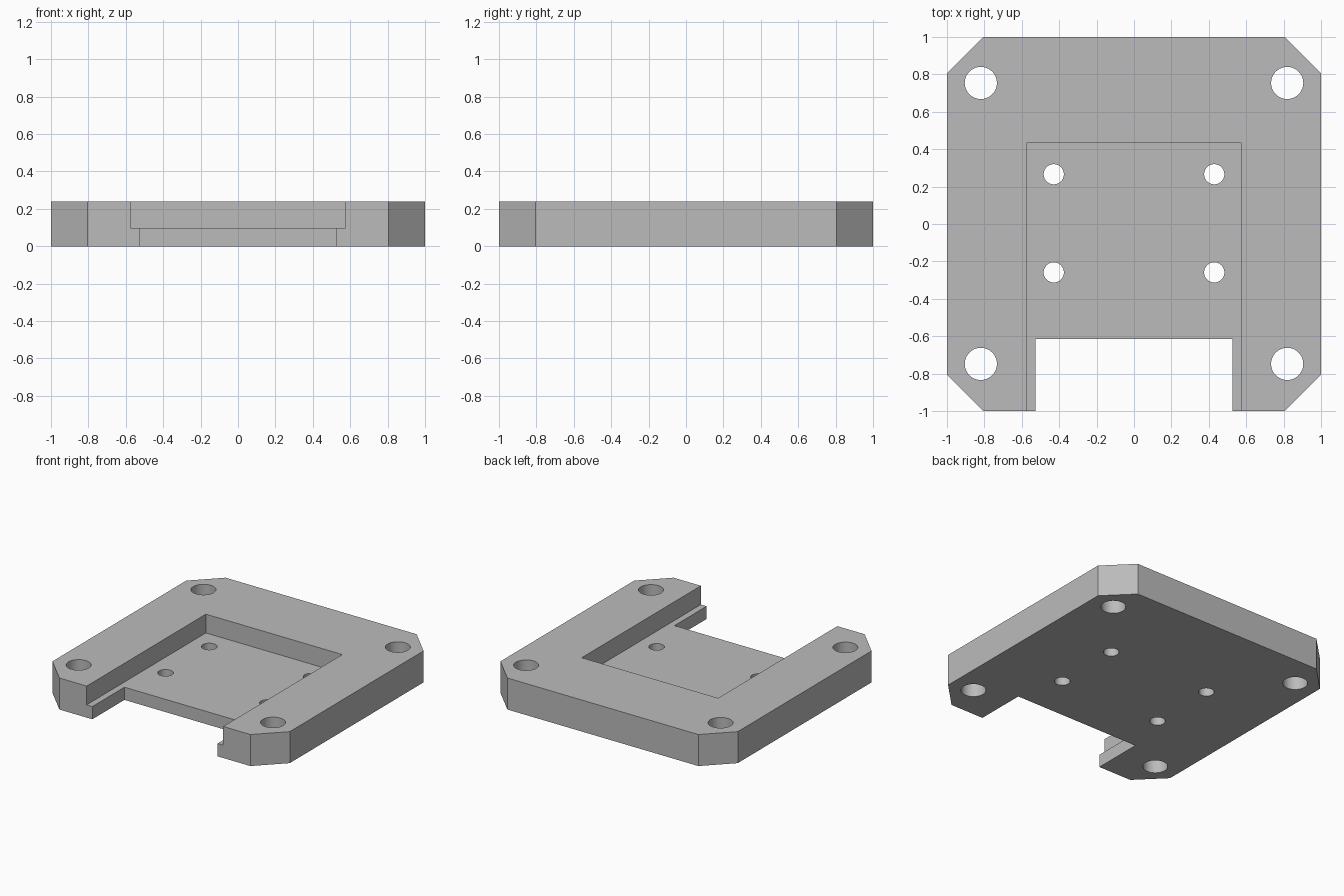
import bpy
import bmesh

cube = bpy.data.objects.get("Cube")
if cube:
    bpy.data.objects.remove(cube, do_unlink=True)

HEIGHT = 0.24
FLOOR = 0.097
CHAMFER = 0.195

grey = bpy.data.materials.new("plain grey")
grey.use_nodes = True
colour = (0.5, 0.5, 0.5, 1)
grey.diffuse_color = colour
grey.node_tree.nodes["Principled BSDF"].inputs["Base Color"].default_value = colour


def prism(name, outline, z0, z1):
    """Extrude a flat outline from z0 up to z1."""
    bm = bmesh.new()
    face = bm.faces.new([bm.verts.new((x, y, z0)) for x, y in outline])
    top = bmesh.ops.extrude_face_region(bm, geom=[face])["geom"]
    verts = [v for v in top if isinstance(v, bmesh.types.BMVert)]
    bmesh.ops.translate(bm, verts=verts, vec=(0, 0, z1 - z0))
    bmesh.ops.recalc_face_normals(bm, faces=bm.faces)
    mesh = bpy.data.meshes.new(name)
    bm.to_mesh(mesh)
    bm.free()
    mesh.materials.append(grey)
    obj = bpy.data.objects.new(name, mesh)
    bpy.context.collection.objects.link(obj)
    return obj


def box(name, half_width, y0, y1, z0, z1):
    w = half_width
    return prism(name, [(-w, y0), (w, y0), (w, y1), (-w, y1)], z0, z1)


def drill(name, x, y, radius):
    bpy.ops.mesh.primitive_cylinder_add(vertices=48, radius=radius, depth=1, location=(x, y, 0))
    obj = bpy.context.object
    obj.name = name
    obj.data.materials.append(grey)
    return obj


# Square plate with chamfered corners
c = 1 - CHAMFER
plate = prism("mounting_plate", [(-c, -1), (c, -1), (1, -c), (1, c),
                                 (c, 1), (-c, 1), (-1, c), (-1, -c)], 0, HEIGHT)

# Pocket open to the front, and the through notch in its floor
cutters = [box("pocket_cutter", 0.575, -1.2, 0.434, FLOOR, 0.5),
           box("notch_cutter", 0.527, -1.3, -0.614, -0.5, 0.6)]

# Corner holes and smaller pocket holes
for side in (-1, 1):
    for y in (-0.748, 0.754):
        cutters.append(drill("corner_hole_cutter", side * 0.819, y, 0.086))
    for y in (-0.259, 0.266):
        cutters.append(drill("pocket_hole_cutter", side * 0.429, y, 0.054))

bpy.ops.object.select_all(action="DESELECT")
bpy.context.view_layer.objects.active = plate
plate.select_set(True)
for cutter in cutters:
    mod = plate.modifiers.new("cut", "BOOLEAN")
    mod.operation = "DIFFERENCE"
    mod.solver = "EXACT"
    mod.object = cutter
    bpy.ops.object.modifier_apply(modifier=mod.name)
for cutter in cutters:
    bpy.data.objects.remove(cutter, do_unlink=True)

# Smooth hole walls, sharp plate edges
bpy.ops.object.shade_smooth_by_angle(angle=0.52)
